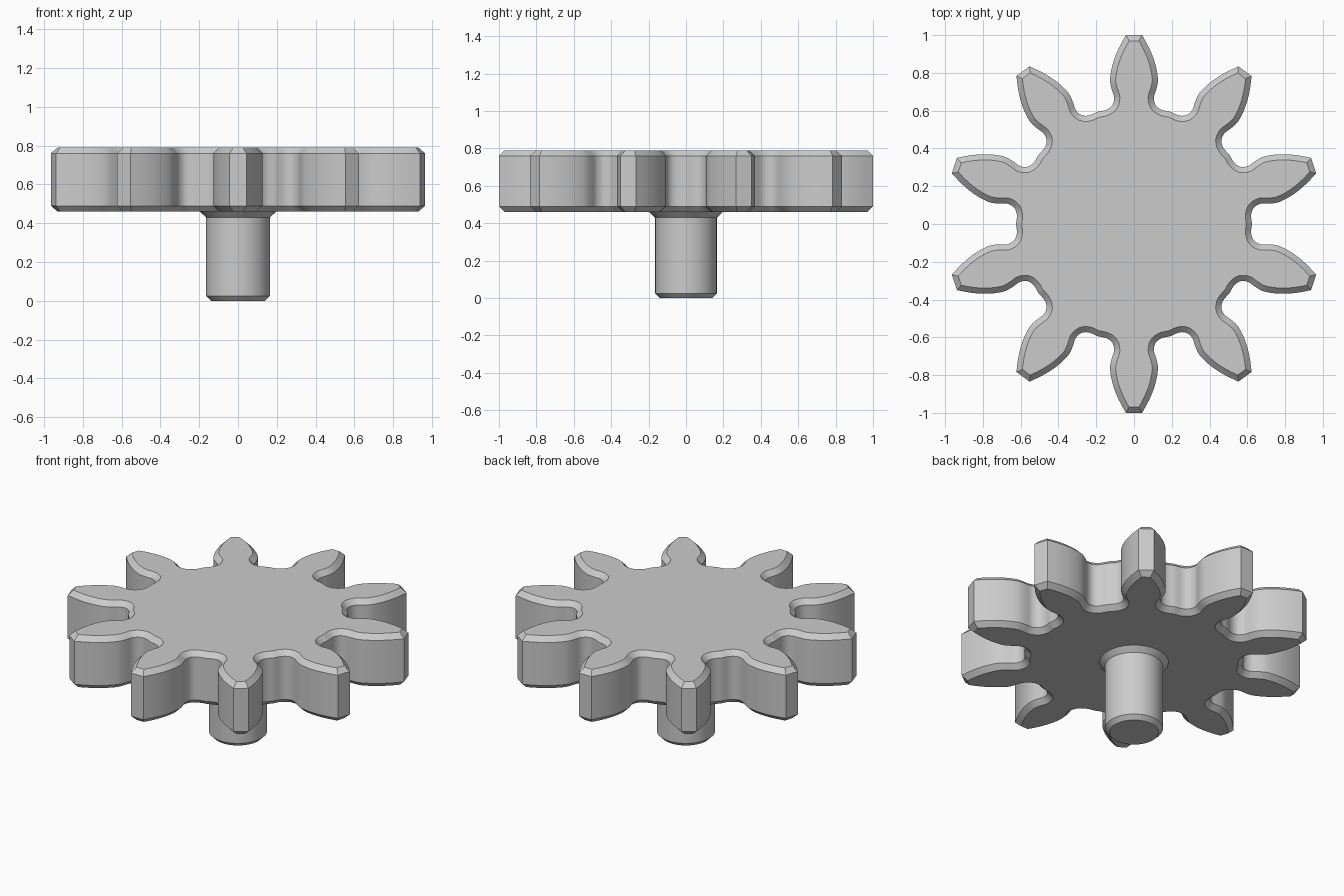
import bpy, bmesh
from math import pi, sin, cos
from mathutils import Vector, Matrix

cube = bpy.data.objects.get("Cube")
if cube:
    bpy.data.objects.remove(cube)

TEETH = 10
BOTTOM, TOP, CHAMFER = 0.46, 0.79, 0.03

steel = bpy.data.materials.new("plain_grey")
steel.use_nodes = True
grey = (0.6, 0.6, 0.6, 1)
steel.diffuse_color = grey
steel.node_tree.nodes["Principled BSDF"].inputs["Base Color"].default_value = grey


def finish(name, bm):
    """Turn a bmesh into a smooth object with sharp edges kept."""
    bmesh.ops.recalc_face_normals(bm, faces=bm.faces)
    mesh = bpy.data.meshes.new(name)
    bm.to_mesh(mesh)
    bm.free()
    mesh.materials.append(steel)
    obj = bpy.data.objects.new(name, mesh)
    bpy.context.collection.objects.link(obj)
    bpy.ops.object.select_all(action='DESELECT')
    obj.select_set(True)
    bpy.context.view_layer.objects.active = obj
    bpy.ops.object.shade_smooth_by_angle(angle=pi / 6)
    return obj


def smooth_path(points, steps=3):
    """Catmull-Rom curve through the points."""
    pts = [Vector(p) for p in points]
    pts = [2 * pts[0] - pts[1]] + pts + [2 * pts[-1] - pts[-2]]
    out = []
    for a, b, c, d in zip(pts, pts[1:], pts[2:], pts[3:]):
        for i in range(steps):
            t = i / steps
            out.append(0.5 * (2 * b + (c - a) * t + (2 * a - 5 * b + 4 * c - d) * t * t
                              + (3 * b - a - 3 * c + d) * t ** 3))
    return out + [pts[-2]]


# Gear: one tooth flank from tip to valley, mirrored and repeated
flank = smooth_path([(0.043, 1.0), (0.081, 0.93), (0.112, 0.85), (0.127, 0.765),
                     (0.117, 0.71), (0.105, 0.67), (0.114, 0.63), (0.145, 0.605),
                     (0.193, 0.594)])
tooth = [Vector((-p.x, p.y)) for p in reversed(flank[:-1])] + flank
outline = [Matrix.Rotation(-2 * pi * k / TEETH, 2) @ p for k in range(TEETH) for p in tooth]

bm = bmesh.new()
base = bm.faces.new([bm.verts.new((p.x, p.y, BOTTOM)) for p in outline])
extruded = bmesh.ops.extrude_face_region(bm, geom=[base], use_keep_orig=True)["geom"]
bmesh.ops.translate(bm, vec=(0, 0, TOP - BOTTOM),
                    verts=[v for v in extruded if isinstance(v, bmesh.types.BMVert)])
bmesh.ops.recalc_face_normals(bm, faces=bm.faces)
rims = [e for e in bm.edges if abs(e.verts[0].co.z - e.verts[1].co.z) < 1e-4]
bmesh.ops.bevel(bm, geom=rims, offset=CHAMFER, offset_type='OFFSET', segments=1,
                affect='EDGES', clamp_overlap=False)
finish("gear_wheel", bm)

# Shaft: turned profile with a chamfered end and a flared collar
SIDES = 64
profile = [(0.14, 0), (0.165, 0.025), (0.165, 0.43), (0.198, 0.462), (0.198, 0.48)]
bm = bmesh.new()
rings = [[bm.verts.new((r * cos(2 * pi * i / SIDES), r * sin(2 * pi * i / SIDES), z))
          for i in range(SIDES)] for r, z in profile]
for low, high in zip(rings, rings[1:]):
    for i in range(SIDES):
        j = (i + 1) % SIDES
        bm.faces.new((low[i], low[j], high[j], high[i]))
bm.faces.new(rings[0])
bm.faces.new(rings[-1])
finish("shaft", bm)
